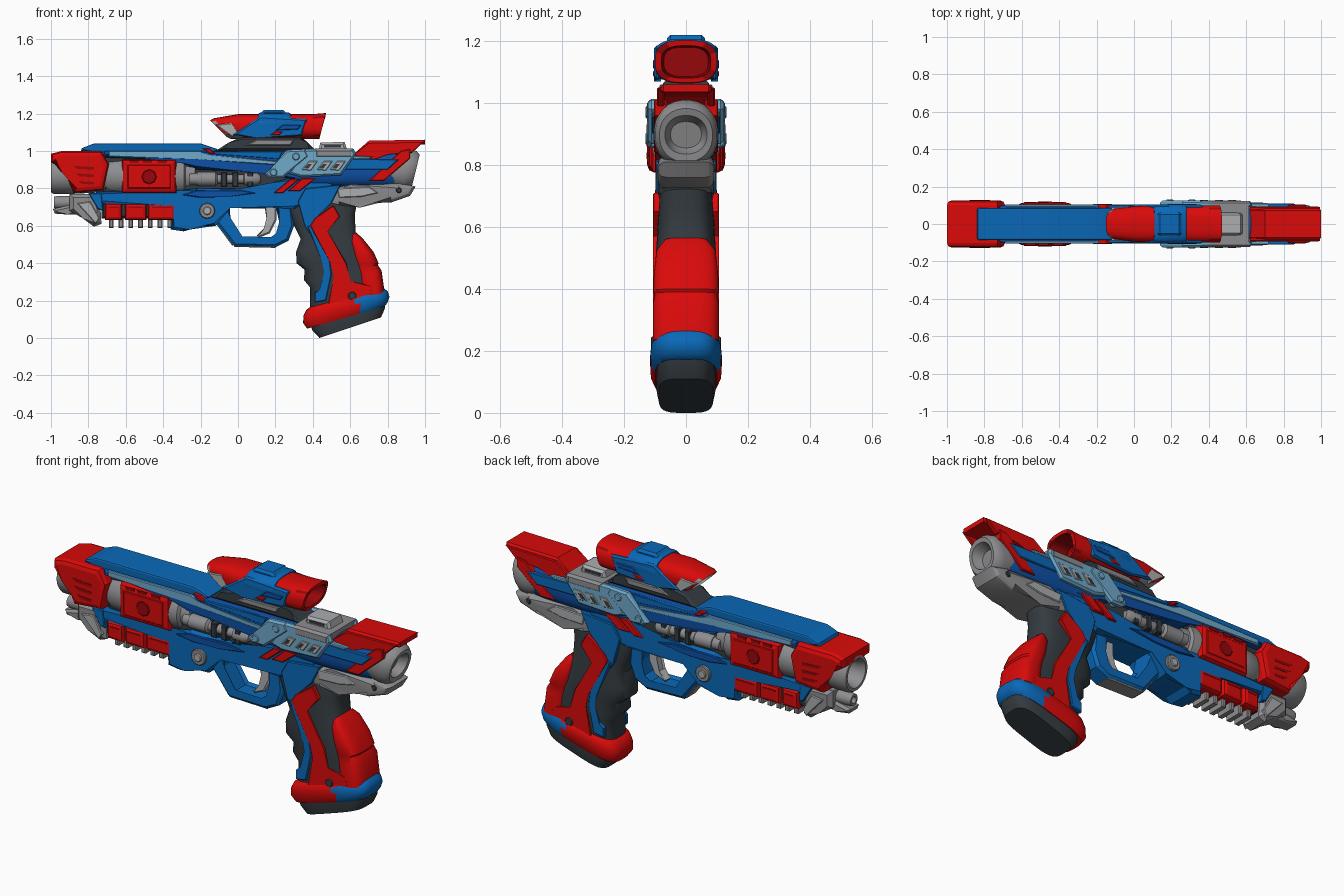
import bpy, bmesh, math
from mathutils import Vector

def mat(name, c):
    m = bpy.data.materials.new(name)
    m.diffuse_color = (*c, 1)
    return m

RED = mat("red", (.70, .003, .003))
DRED = mat("dark red", (.30, .002, .003))
BLUE = mat("blue", (.003, .14, .48))
DEEP = mat("deep blue", (.004, .08, .38))
SKY = mat("light blue", (.16, .40, .60))
GREY = mat("grey", (.27, .27, .28))
PALE = mat("light grey", (.41, .42, .43))
CHAR = mat("charcoal", (.034, .044, .052))

def finish(name, bm, mats, angle=20, rule=None):
    bmesh.ops.recalc_face_normals(bm, faces=bm.faces[:])
    for f in bm.faces:
        f.smooth = True
        if rule:
            f.material_index = rule(f.calc_center_median())
    me = bpy.data.meshes.new(name)
    bm.to_mesh(me)
    bm.free()
    for m in mats:
        me.materials.append(m)
    me.set_sharp_from_angle(angle=math.radians(angle))
    ob = bpy.data.objects.new(name, me)
    bpy.context.collection.objects.link(ob)
    return ob

def slab(bm, pts, y0, y1, bev, seg):
    """xz outline extruded from y0 to y1, cap rims bevelled."""
    a = [bm.verts.new((x, y0, z)) for x, z in pts]
    b = [bm.verts.new((x, y1, z)) for x, z in pts]
    caps = [bm.faces.new(a), bm.faces.new(b[::-1])]
    n = len(pts)
    for i in range(n):
        j = (i + 1) % n
        bm.faces.new((a[i], b[i], b[j], a[j]))
    if bev:
        edges = list({e for f in caps for e in f.edges})
        bmesh.ops.bevel(bm, geom=edges, offset=bev, segments=seg, profile=.5,
                        affect='EDGES', clamp_overlap=True)

def prism(name, pts, w, m, bev=.012, seg=1):
    bm = bmesh.new()
    slab(bm, pts, -w, w, bev, seg)
    return finish(name, bm, [m])

def plates(name, pts, y0, y1, m, bev=.004):
    bm = bmesh.new()
    slab(bm, pts, y0, y1, bev, 1)
    slab(bm, pts, -y1, -y0, bev, 1)
    return finish(name, bm, [m])

def rect(x0, x1, z0, z1):
    return [(x0, z0), (x1, z0), (x1, z1), (x0, z1)]

def rings(bm, loops):
    vs = [[bm.verts.new(p) for p in l] for l in loops]
    n = len(vs[0])
    for a, b in zip(vs, vs[1:]):
        for i in range(n):
            bm.faces.new((a[i], a[(i + 1) % n], b[(i + 1) % n], b[i]))
    bm.faces.new(vs[0])
    bm.faces.new(vs[-1][::-1])

def loft(name, rows, mats, power=3, n=28, rule=None):
    """Each row (ax, az, bx, bz, w): a superellipse between two xz points, half-width w in y."""
    loops = []
    for ax, az, bx, bz, w in rows:
        c = Vector(((ax + bx) / 2, 0, (az + bz) / 2))
        u = Vector(((ax - bx) / 2, 0, (az - bz) / 2))
        loop = []
        for i in range(n):
            t = 2 * math.pi * (i + .5) / n
            s, k = math.sin(t), math.cos(t)
            s = math.copysign(abs(s) ** (2 / power), s)
            k = math.copysign(abs(k) ** (2 / power), k)
            loop.append(c + u * k + Vector((0, w * s, 0)))
        loops.append(loop)
    bm = bmesh.new()
    rings(bm, loops)
    return finish(name, bm, mats, 40, rule)

def lathe(name, prof, z, m, ys=(0,), n=28):
    """(x, r) profile spun round an x-directed axis."""
    bm = bmesh.new()
    for y in ys:
        rings(bm, [[(x, y + r * math.cos(2 * math.pi * i / n), z + r * math.sin(2 * math.pi * i / n))
                    for i in range(n)] for x, r in prof])
    return finish(name, bm, [m], 35)

def studs(name, spots, r, y, m, n=16):
    for k, (x, z) in enumerate(spots):
        pts = [(x + r * math.cos(2 * math.pi * i / n), z + r * math.sin(2 * math.pi * i / n)) for i in range(n)]
        prism(f"{name}_{k + 1}", pts, y, m, .004)

# --- barrel and muzzle
lathe("muzzle", [(-.80, .06), (-.965, .062), (-1, .075), (-1, .09), (-.985, .1), (-.9, .1), (-.7, .09)], .87, GREY)
lathe("barrel_collars", [(-.72, .08), (-.69, .1), (-.62, .105), (-.33, .105), (-.29, .1), (-.28, .085), (-.23, .08), (-.22, .05)], .865, GREY)
prism("front_shroud", [(-1, .985), (-.94, 1.0), (-.73, 1.0), (-.69, .93), (-.72, .79), (-.88, .775), (-.92, .9), (-1, .94)],
      .126, RED, .025, 2)
for i, z in enumerate((.92, .88, .84)):
    plates(f"shroud_slit_{i + 1}", [(-.88 + i * .012, z), (-.77, z - .006), (-.77, z - .02), (-.86 + i * .012, z - .016)], .12, .1275, DRED, 0)
prism("chamber_cover", rect(-.62, -.33, .775, .955), .113, RED, .022, 2)
plates("chamber_panel", rect(-.59, -.36, .80, .925), .11, .117, RED)
studs("chamber_disc", [(-.475, .862)], .04, .121, DRED, 8)
for i, x in enumerate((-.58, -.51, -.43)):
    prism(f"chamber_notch_{i + 1}", rect(x, x + .05, .935, .95), .115, DRED, 0)

# --- body shell
prism("body_core", [(-.72, .76), (.5, .76), (.5, .98), (-.72, .98)], .066, CHAR)
prism("upper_body", [(-.72, .965), (-.3, .955), (-.22, .9), (.2, .89), (.3, .84), (.45, .84), (.45, .99), (.3, 1.0), (-.72, 1.0)],
      .1, DEEP, .02, 2)
prism("top_rail", [(-.84, 1.0), (-.835, 1.015), (-.77, 1.04), (-.2, 1.04), (-.11, 1.01), (-.13, .985), (-.7, .985)], .086, BLUE, .016, 2)
plates("light_stripe", [(-.69, 1.0), (-.2, 1.0), (-.16, .975), (.22, .945), (.2, .925), (-.2, .955), (-.69, .97)], .09, .105, SKY)
plates("upper_blue_panel", [(-.16, .998), (.24, .998), (.22, .955), (-.14, .982)], .08, .102, BLUE)
plates("red_tick", [(-.19, 1.012), (-.15, 1.012), (-.12, .985), (-.15, .985)], .08, .108, RED)
lathe("side_rods", [(-.26, .03), (-.22, .032), (-.22, .038), (-.12, .038), (-.11, .025), (.03, .025), (.035, .033), (.1, .033), (.12, .02)],
      .85, GREY, (-.07, .07), 16)
for i, x in enumerate((-.09, -.03, .05)):
    plates(f"rod_clamp_{i + 1}", rect(x, x + .03, .81, .885), .06, .1, CHAR)
prism("lower_frame", [(-.76, .785), (-.3, .775), (-.22, .80), (.02, .80), (.18, .815), (.3, .86), (.52, .85), (.5, .75), (.3, .69), (-.05, .71),
      (-.12, .60), (-.26, .595), (-.29, .57), (-.36, .58), (-.33, .72), (-.76, .72)], .085, BLUE, .015)
plates("frame_edge", [(-.3, .765), (-.22, .79), (.02, .79), (.1, .775), (-.05, .755), (-.2, .75)], .07, .095, DEEP)
studs("frame_pin", [(-.165, .68)], .042, .1, GREY)
studs("frame_pin_core", [(-.165, .68)], .022, .107, PALE)
plates("red_flash_front", [(.19, .775), (.28, .85), (.33, .85), (.24, .775)], .07, .1, RED)
plates("red_flash_rear", [(.265, .785), (.345, .855), (.42, .855), (.33, .785)], .07, .1, RED)

# --- under-barrel unit
prism("under_rail", rect(-.73, -.32, .64, .74), .06, CHAR)
for i, x in enumerate((-.71, -.605, -.48)):
    w = (.09, .115, .145)[i]
    prism(f"red_cell_{i + 1}", rect(x, x + w, .63, .72), .088, RED, .018, 2)
    plates(f"cell_groove_{i + 1}", rect(x + .02, x + w - .02, .695, .703), .08, .0895, DRED, 0)
for i in range(7):
    prism(f"rail_tooth_{i + 1}", rect(-.69 + i * .052, -.665 + i * .052, .588, .64), .05, GREY, .005)
prism("nose_block", [(-.9, .77), (-.74, .77), (-.73, .61), (-.77, .595), (-.83, .64), (-.9, .68)], .075, GREY, .02)
plates("nose_stripe", [(-.86, .72), (-.79, .73), (-.74, .64), (-.76, .61)], .06, .083, PALE)
plates("nose_blue", [(-.80, .775), (-.73, .775), (-.72, .68), (-.75, .69)], .06, .088, BLUE)
lathe("nose_nozzle", [(-.93, .015), (-.985, .018), (-.985, .03), (-.96, .035), (-.86, .035)], .725, GREY, n=16)
prism("nose_hook", [(-.99, .69), (-.9, .71), (-.86, .66), (-.91, .66), (-.98, .665)], .045, GREY)

# --- trigger guard (open ring) and trigger
outer = [(-.14, .70), (-.13, .63), (-.02, .49), (.2, .485), (.27, .52), (.3, .6), (.29, .71)]
inner = [(-.045, .71), (-.055, .64), (.015, .53), (.18, .525), (.215, .55), (.235, .62), (.20, .71)]
prism("trigger_guard", outer + inner[::-1], .055, BLUE, .014)
prism("guard_pad", [(-.02, .487), (.2, .482), (.2, .5), (-.02, .505)], .045, GREY, .006)
prism("guard_front_pad", [(-.125, .62), (-.03, .493), (-.02, .505), (-.115, .635)], .043, GREY, .006)
prism("trigger", [(.14, .72), (.205, .72), (.205, .63), (.17, .56), (.11, .535), (.1, .548), (.145, .58), (.16, .64)], .025, PALE, .008)

# --- grip
loft("grip", [(.25, .78, .64, .80, .075), (.26, .70, .64, .74, .085), (.30, .6, .625, .66, .09), (.335, .53, .63, .56, .095),
     (.31, .46, .67, .48, .1), (.312, .40, .70, .42, .1), (.355, .365, .72, .38, .1), (.352, .31, .745, .34, .1),
     (.385, .27, .75, .29, .1), (.385, .16, .77, .22, .1)], [CHAR], 3.3)
loft("grip_backstrap", [(.60, .54, .63, .565, .07), (.60, .51, .665, .535, .095), (.61, .44, .725, .46, .104), (.63, .385, .752, .40, .106),
     (.63, .375, .748, .39, .102), (.64, .34, .768, .36, .107), (.65, .22, .785, .24, .107)], [RED], 3.2)
plates("grip_blue_neck", [(.32, .73), (.36, .80), (.55, .82), (.5, .72), (.41, .64), (.38, .56), (.355, .60)], .06, .098, BLUE)
plates("grip_blue_trim", [(.37, .60), (.40, .60), (.49, .42), (.50, .34), (.47, .2), (.41, .19), (.41, .24), (.44, .26), (.465, .35), (.45, .41)],
       .08, .104, BLUE)
plates("grip_red_strip", [(.385, .60), (.41, .64), (.51, .71), (.545, .65), (.475, .57), (.58, .40), (.60, .30), (.71, .28), (.72, .21),
       (.48, .17), (.515, .33), (.50, .40)], .08, .107, RED)
studs("grip_screw", [(.61, .225)], .022, .113, CHAR)
loft("grip_base", [(.385, .165, .78, .265, .1), (.365, .15, .80, .25, .113), (.35, .12, .81, .22, .116), (.348, .08, .80, .19, .114),
     (.37, .05, .785, .17, .1)], [RED, BLUE], 3.6, 64, lambda c: int(c.x > .64))
loft("grip_foot", [(.385, .07, .79, .19, .096), (.40, .035, .785, .155, .096), (.435, .0, .765, .11, .088)], [CHAR], 3.8)

# --- rear body
loft("rear_body", [(.36, .99, .4, .80, .1), (.6, .99, .6, .80, .105), (.80, 1.0, .77, .80, .1), (.86, 1.0, .83, .8, .09)], [DEEP], 2.8)
plates("rear_blue_panel", [(.60, .96), (.86, .955), (.80, .90), (.57, .90)], .08, .11, BLUE)
plates("rear_light_line", [(.6, .975), (.72, .97), (.7, .955), (.6, .957)], .08, .112, SKY)
plates("rear_red_strip", [(.70, .84), (.78, .84), (.92, .96), (.92, 1.01), (.87, 1.0)], .06, .104, RED)
loft("rear_ring", [(.83, 1.0, .80, .81, .095), (.92, 1.01, .87, .79, .104), (.955, 1.0, .91, .795, .1), (.972, .982, .93, .81, .086),
     (.966, .96, .932, .835, .068), (.94, .95, .905, .845, .06), (.91, .94, .89, .855, .05)], [GREY], 2.2)
prism("rear_underside", [(.46, .79), (.60, .82), (.86, .83), (.95, .81), (.92, .76), (.82, .725), (.65, .725), (.54, .70), (.46, .72)],
      .09, GREY, .028, 3)
plates("rear_underside_panel", [(.53, .80), (.70, .81), (.75, .775), (.66, .755), (.54, .75)], .08, .095, PALE)
studs("rear_bolt", [(.86, .79)], .015, .095, CHAR)
prism("rear_fin_roof", [(.62, .985), (.70, 1.055), (1.0, 1.06), (1.0, 1.035), (.93, 1.03), (.74, 1.02), (.7, .985)], .086, RED, .014)
plates("rear_fin_sides", [(.62, .985), (.70, 1.045), (.995, 1.05), (.93, .99), (.80, .985), (.64, .92)], .07, .093, RED)

# --- light side plates over the middle
plates("side_arm", [(.14, .875), (.19, .925), (.26, 1.005), (.36, 1.01), (.38, .97), (.24, .855), (.17, .855)], .09, .126, SKY, .01)
plates("side_plate", [(.35, 1.01), (.62, 1.01), (.63, .98), (.55, .87), (.34, .86), (.27, .88)], .09, .122, SKY, .01)
for i, x in enumerate((.34, .42, .49)):
    plates(f"plate_window_{i + 1}", [(x, .90), (x + .04, .945), (x + .085, .945), (x + .05, .895)], .115, .126, PALE, .003)
    plates(f"window_slot_{i + 1}", [(x + .012, .905), (x + .035, .93), (x + .055, .93), (x + .035, .905)], .12, .1275, CHAR, 0)
studs("arm_bolt", [(.19, .885), (.31, .97)], .02, .131, SKY, 12)
prism("saddle", rect(.41, .615, .96, 1.013), .124, GREY, .012)
prism("rear_sight", [(.43, 1.0), (.44, 1.045), (.57, 1.048), (.585, 1.0)], .06, PALE, .012)
plates("rear_sight_slot", rect(.46, .55, 1.018, 1.032), .055, .0625, CHAR, 0)

# --- scope
prism("scope_mount", [(-.12, 1.0), (-.05, 1.045), (.02, 1.075), (.34, 1.075), (.36, 1.04), (.42, 1.0)], .075, CHAR, .012)
plates("mount_clamp", [(.04, 1.03), (.1, 1.06), (.3, 1.06), (.28, 1.03)], .06, .085, GREY)
loft("scope", [(.0, 1.16, .04, 1.09, .05), (-.12, 1.155, -.04, 1.085, .07), (-.15, 1.165, -.06, 1.075, .075), (-.13, 1.175, -.04, 1.065, .085),
     (.0, 1.197, .03, 1.063, .096), (.40, 1.197, .40, 1.063, .1), (.47, 1.203, .435, 1.065, .1), (.468, 1.185, .437, 1.08, .08),
     (.36, 1.18, .36, 1.085, .072)], [RED, GREY, DRED], 2.8, 28,
     lambda c: 1 if c.x < .02 and abs(c.y) < .076 and c.z < 1.16 else 2 if c.x > .355 and 1.078 < c.z < 1.186 and abs(c.y) < .085 else 0)
plates("scope_nose_trim", [(-.12, 1.14), (-.03, 1.15), (.0, 1.1), (-.03, 1.075)], .06, .092, PALE)
plates("scope_side_blue", [(-.03, 1.085), (.12, 1.185), (.37, 1.17), (.34, 1.08), (.1, 1.07)], .08, .103, BLUE, .008)
plates("scope_side_notch", [(.2, 1.11), (.24, 1.14), (.34, 1.14), (.32, 1.115)], .09, .107, DEEP)
plates("scope_side_red", [(.17, 1.085), (.2, 1.105), (.24, 1.105), (.22, 1.085)], .09, .107, RED)
loft("scope_band", [(.11, 1.2, .09, 1.09, .1), (.12, 1.207, .1, 1.085, .104), (.27, 1.207, .27, 1.085, .104), (.28, 1.2, .28, 1.09, .1)], [BLUE], 2.8)
prism("scope_knob", [(.11, 1.19), (.14, 1.22), (.24, 1.22), (.27, 1.19)], .062, BLUE, .012)
